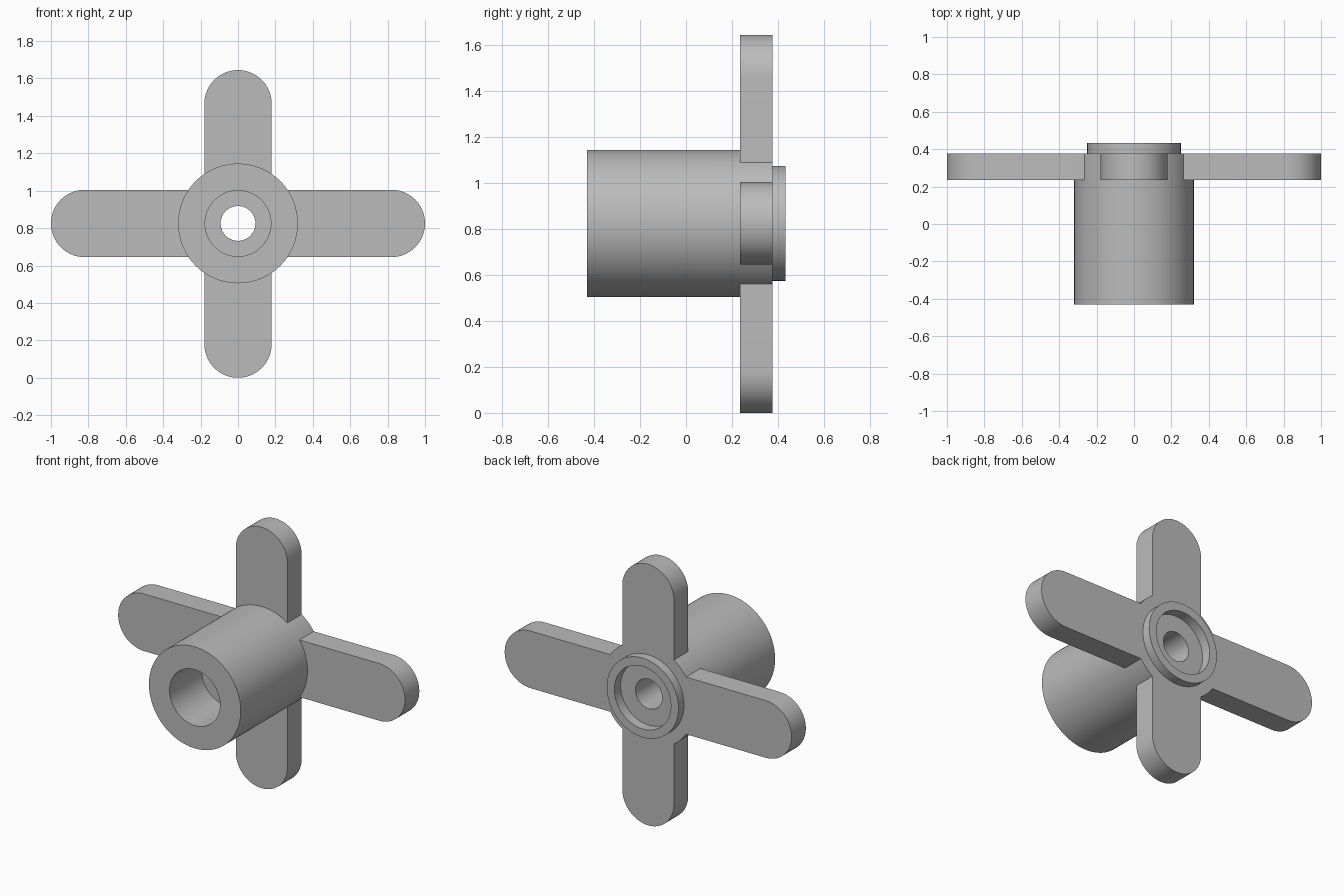
import bpy
import bmesh
import math
from mathutils import Matrix, Vector

cube = bpy.data.objects.get("Cube")
if cube:
    bpy.data.objects.remove(cube, do_unlink=True)

CENTRE = Vector((0, 0, 0.825))
ARM_HALF, ARM_FRONT, ARM_BACK = 0.18, 0.235, 0.377

grey = bpy.data.materials.new("plain grey")
grey.use_nodes = True
colour = (0.5, 0.5, 0.5, 1)
grey.diffuse_color = colour
grey.node_tree.nodes["Principled BSDF"].inputs["Base Color"].default_value = colour


def finish(name, bm):
    bmesh.ops.recalc_face_normals(bm, faces=bm.faces)
    mesh = bpy.data.meshes.new(name)
    bm.to_mesh(mesh)
    bm.free()
    mesh.materials.append(grey)
    obj = bpy.data.objects.new(name, mesh)
    bpy.context.collection.objects.link(obj)
    return obj


# Hub: closed (radius, y) section turned about the y axis
def make_hub():
    section = [(0.093, -0.11), (0.176, -0.11), (0.176, -0.43), (0.32, -0.43),
               (0.32, ARM_BACK), (0.25, ARM_BACK), (0.25, 0.432),
               (0.197, 0.432), (0.197, 0.37), (0.093, 0.37)]
    bm = bmesh.new()
    verts = [bm.verts.new(CENTRE + Vector((r, y, 0))) for r, y in section]
    edges = [bm.edges.new((v, verts[i - 1])) for i, v in enumerate(verts)]
    bmesh.ops.spin(bm, geom=verts + edges, cent=CENTRE, axis=(0, 1, 0),
                   angle=math.tau, steps=96, use_merge=True)
    bmesh.ops.remove_doubles(bm, verts=bm.verts, dist=0.0001)
    return finish("hub", bm)


# Arm: flat bar with a half-round tip, turned about the hub axis
def make_arm(name, length, angle):
    tip = length - ARM_HALF
    outline = [(0.25, ARM_HALF), (0.25, -ARM_HALF)]
    for i in range(33):
        a = math.pi * (i / 32 - 0.5)
        outline.append((tip + ARM_HALF * math.cos(a), ARM_HALF * math.sin(a)))
    bm = bmesh.new()
    face = bm.faces.new([bm.verts.new((x, ARM_FRONT, z)) for x, z in outline])
    grown = bmesh.ops.extrude_face_region(bm, geom=[face])["geom"]
    moved = [g for g in grown if isinstance(g, bmesh.types.BMVert)]
    bmesh.ops.translate(bm, verts=moved, vec=(0, ARM_BACK - ARM_FRONT, 0))
    turn = Matrix.Translation(CENTRE) @ Matrix.Rotation(angle, 4, "Y")
    bmesh.ops.transform(bm, matrix=turn, verts=bm.verts)
    return finish(name, bm)


hub = make_hub()
arms = [make_arm("left_arm", 1, 0),
        make_arm("lower_arm", CENTRE.z, math.pi / 2),
        make_arm("right_arm", 1, math.pi),
        make_arm("upper_arm", 0.82, -math.pi / 2)]

# Fuse the arms into the hub as one solid part
bpy.context.view_layer.objects.active = hub
hub.select_set(True)
for arm in arms:
    fuse = hub.modifiers.new("fuse", "BOOLEAN")
    fuse.operation = "UNION"
    fuse.solver = "EXACT"
    fuse.object = arm
    bpy.ops.object.modifier_apply(modifier=fuse.name)
    bpy.data.objects.remove(arm, do_unlink=True)
hub.name = "hub_with_arms"

bpy.ops.object.select_all(action="DESELECT")
hub.select_set(True)
bpy.ops.object.shade_smooth_by_angle(angle=math.radians(30))
